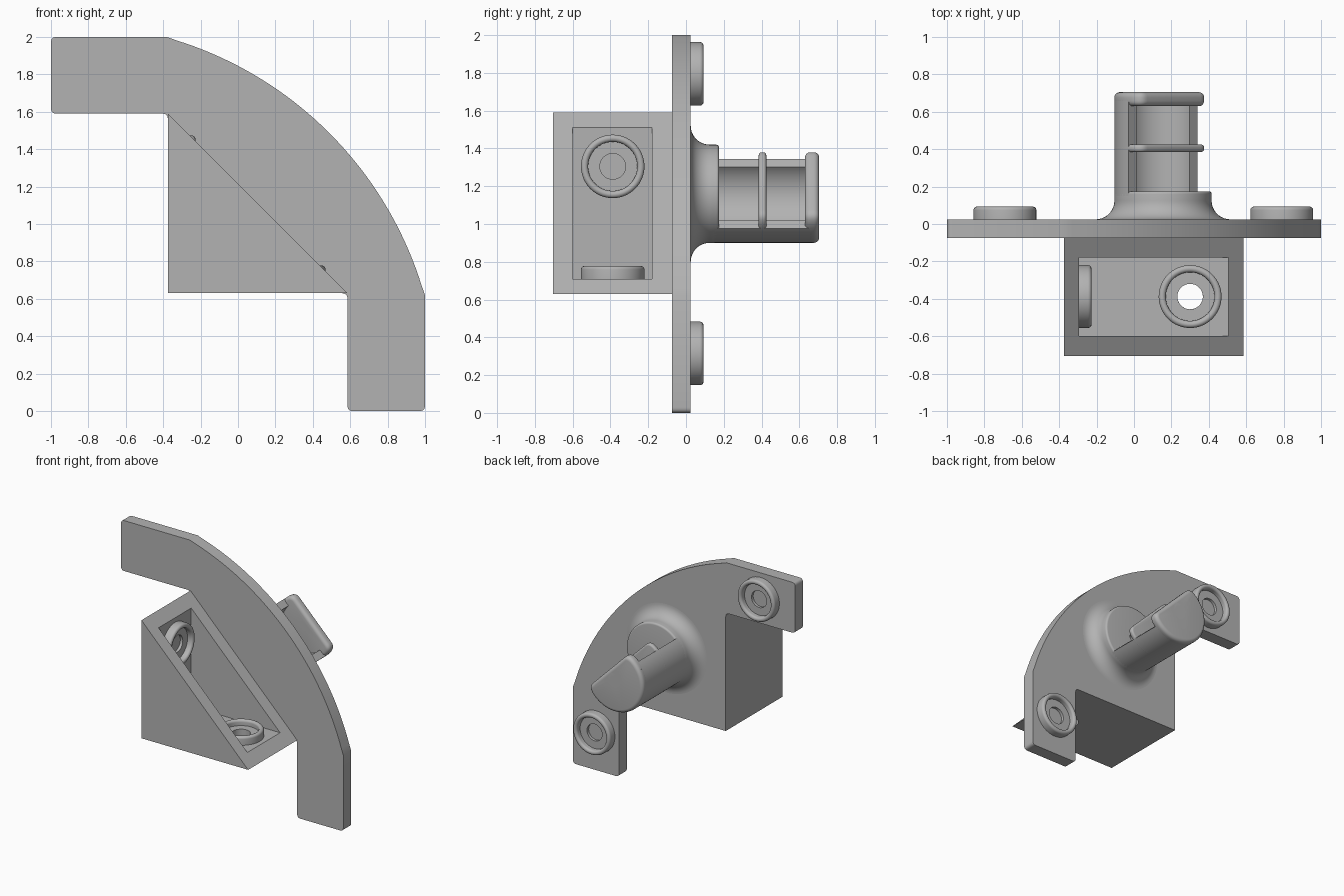
import bpy, bmesh
from math import sin, cos, pi, radians, sqrt
from mathutils import Vector, Matrix

cube = bpy.data.objects.get("Cube")
if cube:
    bpy.data.objects.remove(cube)

grey = bpy.data.materials.new("plain grey")
grey.use_nodes = True
COLOUR = (0.45, 0.45, 0.45, 1)
grey.diffuse_color = COLOUR
grey.node_tree.nodes["Principled BSDF"].inputs["Base Color"].default_value = COLOUR


def finish(name, bm):
    bmesh.ops.recalc_face_normals(bm, faces=bm.faces)
    mesh = bpy.data.meshes.new(name)
    bm.to_mesh(mesh)
    bm.free()
    mesh.materials.append(grey)
    obj = bpy.data.objects.new(name, mesh)
    bpy.context.collection.objects.link(obj)
    return obj


def arc(cx, cz, r, a0, a1, n):
    """Points on an arc, angles in degrees."""
    angles = [radians(a0 + (a1 - a0) * i / n) for i in range(n + 1)]
    return [(cx + r * cos(a), cz + r * sin(a)) for a in angles]


def rounded(corners, steps=6):
    """Outline from (x, z) points; a third value rounds that corner."""
    out = []
    for i, c in enumerate(corners):
        p = Vector(c[:2])
        if len(c) == 2:
            out.append(tuple(p))
            continue
        before, after = Vector(corners[i - 1][:2]), Vector(corners[(i + 1) % len(corners)][:2])
        a = p + (before - p).normalized() * c[2]
        b = p + (after - p).normalized() * c[2]
        for k in range(steps + 1):
            t = k / steps
            out.append(tuple(a * (1 - t) ** 2 + p * 2 * t * (1 - t) + b * t * t))
    return out


def prism(name, outline, y0, y1, bevel=0):
    """Extrude an x-z outline along y, optionally rounding both rims."""
    bm = bmesh.new()
    face = bm.faces.new([bm.verts.new((x, y0, z)) for x, z in outline])
    new = bmesh.ops.extrude_face_region(bm, geom=[face])["geom"]
    bmesh.ops.translate(bm, vec=(0, y1 - y0, 0), verts=[v for v in new if isinstance(v, bmesh.types.BMVert)])
    if bevel:
        rims = [e for e in bm.edges if abs(e.verts[0].co.y - e.verts[1].co.y) < 1e-5]
        bmesh.ops.bevel(bm, geom=rims, offset=bevel, segments=5, profile=0.5, affect='EDGES')
    return finish(name, bm)


def lathe(name, profile, origin, axis, steps=64):
    """Revolve a closed (radius, height) profile about an axis."""
    bm = bmesh.new()
    rings = [[bm.verts.new((r * cos(2 * pi * i / steps), r * sin(2 * pi * i / steps), h)) for r, h in profile]
             for i in range(steps)]
    n = len(profile)
    for i in range(steps):
        a, b = rings[i], rings[(i + 1) % steps]
        for j in range(n):
            k = (j + 1) % n
            bm.faces.new((a[j], a[k], b[k], b[j]))
    turn = Vector(axis).to_track_quat('Z', 'Y').to_matrix().to_4x4()
    bm.transform(Matrix.Translation(origin) @ turn)
    return finish(name, bm)


def drill(origin, axis, r, length):
    """Cylinder cutter centred on a point."""
    bm = bmesh.new()
    bmesh.ops.create_cone(bm, cap_ends=True, segments=48, radius1=r, radius2=r, depth=length)
    turn = Vector(axis).to_track_quat('Z', 'Y').to_matrix().to_4x4()
    bm.transform(Matrix.Translation(origin) @ turn)
    return finish("cutter", bm)


def cut(obj, cutters):
    bpy.context.view_layer.objects.active = obj
    for c in cutters:
        c.hide_render = True
        mod = obj.modifiers.new("cut", 'BOOLEAN')
        mod.operation, mod.solver, mod.object = 'DIFFERENCE', 'EXACT', c
        bpy.ops.object.modifier_apply(modifier=mod.name)
        bpy.data.objects.remove(c)


X, Y, Z = (1, 0, 0), (0, 1, 0), (0, 0, 1)
FRONT, BACK = -0.075, 0.025            # plate faces
LEFT, LOW = -0.375, 0.63               # outer corner of the box
RIGHT, TOP = 0.585, 1.59
PX, PZ = 0.155, 1.16                   # post axis
HOLE = 0.068
parts = []

# Curved mounting plate with two tabs
R, half = 2.0, 0.97
centre = 0.31 - sqrt(R * R - half * half) / sqrt(2)
swing = 29.1
curve = arc(centre, centre + 1, R, 45 + swing, 45 - swing, 40)
plate = prism("mounting_plate", rounded(
    [(-1, 2, 0.03), (-0.38, 2)] + curve[1:-1] +
    [(1, 0.62), (1, 0, 0.03), (RIGHT, 0, 0.03), (RIGHT, LOW, 0.03),
     (LEFT, LOW), (LEFT, TOP, 0.03), (-1, TOP, 0.03)]), FRONT, BACK)
tabs = [(-0.69, 1.795), (0.79, 0.315)]
cut(plate, [drill((x, 0, z), Y, HOLE, 1) for x, z in tabs] + [drill((PX, 0, PZ), Y, 0.03, 1)])
parts.append(plate)

# Triangular box, open along its sloping side
box = prism("triangular_box", [(LEFT, TOP), (LEFT, LOW), (RIGHT, LOW)], -0.705, FRONT)
wall = 0.08
ix, iz = LEFT + wall, LOW + wall
cavity = prism("cutter", [(ix, iz), (ix + 1.3, iz), (ix + 1.3, iz + 1.3), (ix, iz + 1.3)], -0.6, -0.18)
side_boss, floor_boss = (ix, -0.388, 1.305), (0.3, -0.388, iz)
cut(box, [cavity, drill(side_boss, X, HOLE, 0.3), drill(floor_boss, Z, HOLE, 0.3)])
parts.append(box)

# Round bosses with a raised rim
rim = arc(0.149, 0.049, 0.019, 180, 0, 10)
boss_profile = [(HOLE, 0), (HOLE, 0.022), (0.13, 0.022)] + rim + [(0.168, 0)]
places = [("upper_tab_boss", (tabs[0][0], BACK, tabs[0][1]), Y),
          ("lower_tab_boss", (tabs[1][0], BACK, tabs[1][1]), Y),
          ("box_side_boss", side_boss, X), ("box_floor_boss", floor_boss, Z)]
for name, origin, axis in places:
    parts.append(lathe(name, boss_profile, origin, axis))

# Flared foot of the post
flare = arc(0.36, 0.1, 0.1, 270, 180, 12)
lip = arc(0.245, 0.135, 0.015, 0, 90, 5)
parts.append(lathe("post_foot", [(0.03, 0)] + flare + lip + [(0.03, 0.15)], (PX, BACK, PZ), Y))

# Half-round trough forming the post
OUT, IN = 0.26, 0.2
parts.append(prism("post_trough", arc(PX, PZ, OUT, 135, 315, 40) + arc(PX, PZ, IN, 315, 135, 40), 0.15, 0.67))

# Flattened discs: a thin middle rib and a thick end cap
open_half = 71
a0, a1 = 45 + open_half, 405 - open_half
corner = [arc(PX, PZ, OUT, a, a, 1)[0] + (0.045,) for a in (a0, a1)]
disc = rounded([corner[0]] + arc(PX, PZ, OUT, a0 + 13, a1 - 13, 48) + [corner[1]])
rib = prism("post_rib", disc, 0.385, 0.425, 0.016)
cut(rib, [drill((PX, 0.4, PZ), Y, 0.05, 0.2)])
cap = prism("post_end_cap", disc, 0.63, 0.705, 0.028)
cut(cap, [drill((PX, 0.66, PZ), Y, 0.03, 0.3), drill((PX, 0.705, PZ), Y, 0.06, 0.05)])
parts += [rib, cap]

# Smooth the curves, keep the edges crisp
bpy.ops.object.select_all(action='DESELECT')
for obj in parts:
    obj.select_set(True)
bpy.context.view_layer.objects.active = plate
bpy.ops.object.shade_smooth_by_angle(angle=radians(32))
